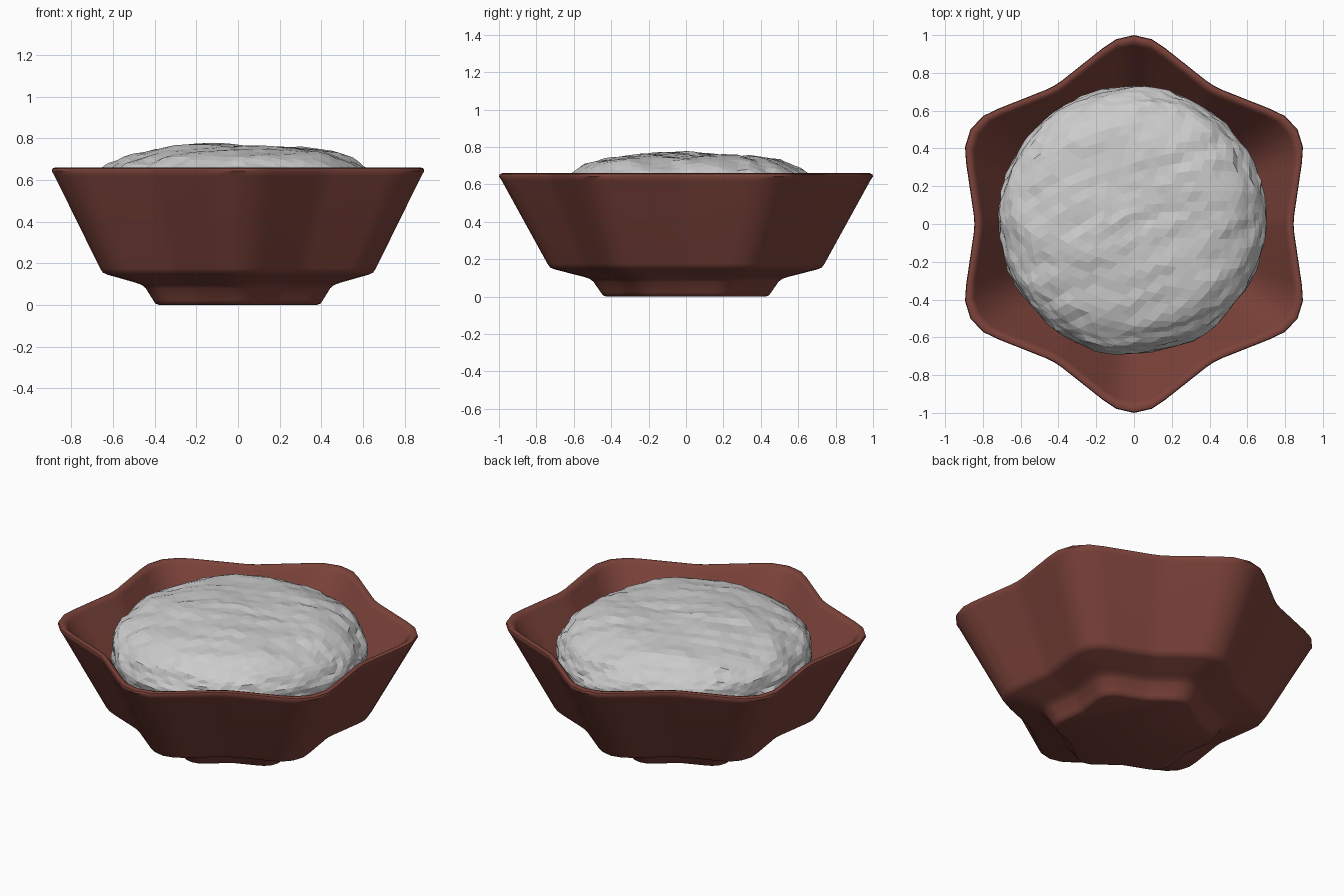
import bpy, bmesh, math
from mathutils import Vector, noise

if "Cube" in bpy.data.objects:
    bpy.data.objects.remove(bpy.data.objects["Cube"])

# Six-pointed cross-section: (angle offset, radius factor), repeated every 60 degrees
SECTOR = [(-10, 0.946), (-5.5, 0.983), (0, 1.0), (5.5, 0.983), (10, 0.946),
          (27, 0.849), (30, 0.845), (33, 0.849)]
OUTLINE = [(math.radians(90 + 60 * k + a), r) for k in range(6) for a, r in SECTOR]

# Bowl profile (corner radius, z): foot, waist, outer wall, rim, inner wall, floor
PROFILE = [(0.425, 0.0), (0.445, 0.008), (0.457, 0.025), (0.495, 0.08), (0.515, 0.095),
           (0.55, 0.107), (0.70, 0.145), (0.725, 0.155), (0.74, 0.175),
           (0.985, 0.62), (1.0, 0.643), (0.996, 0.655), (0.982, 0.66),
           (0.962, 0.656), (0.945, 0.638),
           (0.71, 0.225), (0.68, 0.195), (0.63, 0.18)]


def make_object(name, bm):
    mesh = bpy.data.meshes.new(name)
    bm.to_mesh(mesh)
    bm.free()
    obj = bpy.data.objects.new(name, mesh)
    bpy.context.collection.objects.link(obj)
    return obj


# Bowl: loft the outline through the profile and cap both ends
bm = bmesh.new()
rings = [[bm.verts.new((r * f * math.cos(a), r * f * math.sin(a), z)) for a, f in OUTLINE]
         for r, z in PROFILE]
n = len(OUTLINE)
for low, high in zip(rings, rings[1:]):
    for i in range(n):
        j = (i + 1) % n
        bm.faces.new((low[i], low[j], high[j], high[i]))
bm.faces.new(rings[0][::-1])
bm.faces.new(rings[-1])
bowl = make_object("bowl", bm)
clay = bpy.data.materials.new("brown_clay")
clay.diffuse_color = (0.20, 0.055, 0.042, 1)
clay.use_nodes = True
clay.node_tree.nodes["Principled BSDF"].inputs["Base Color"].default_value = clay.diffuse_color
bowl.data.materials.append(clay)
bpy.context.view_layer.objects.active = bowl
bowl.select_set(True)
bpy.ops.object.shade_smooth_by_angle(angle=math.radians(50))
bowl.select_set(False)

# Filling: flattened, lumpy faceted mound with long shallow ridges
bm = bmesh.new()
bmesh.ops.create_icosphere(bm, subdivisions=5, radius=1)
for v in bm.verts:
    d = v.co.normalized()
    flat = math.hypot(d.x, d.y)
    power = 3.0 if d.z > 0 else 2.0
    s = (flat ** power + abs(d.z) ** power) ** (-1 / power)
    p = d * s
    lump = noise.noise(Vector((d.x * 2.2, d.y * 2.2, d.z * 2.2)))
    ridge = noise.noise(Vector((d.x * 2 + 5, (d.y - 0.35 * d.x) * 8, d.z * 6)))
    grain = noise.noise(d * 16)
    bump = 0.012 * lump + 0.018 * ridge + 0.008 * grain
    z_size = 0.30 if d.z > 0 else 0.28
    v.co = Vector((p.x * 0.705, p.y * 0.705, 0.465 + p.z * z_size)) + d * bump
    v.co.x -= 0.01
    v.co.y += 0.02
make_object("rice_filling", bm)
